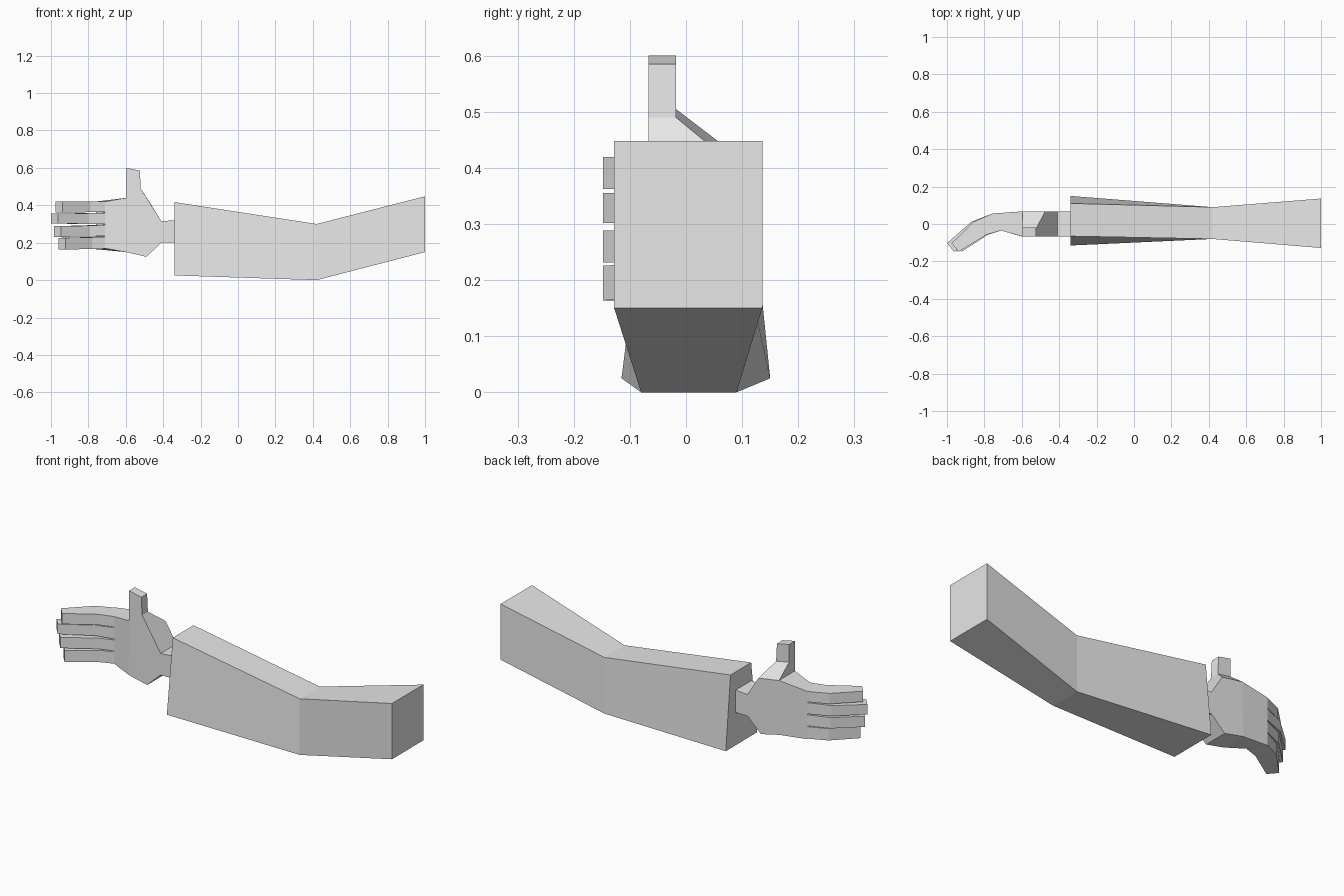
import bpy
import bmesh

if "Cube" in bpy.data.objects:
    bpy.data.objects.remove(bpy.data.objects["Cube"], do_unlink=True)

grey = bpy.data.materials.new("plain_grey")
grey.use_nodes = True
grey.diffuse_color = (0.8, 0.8, 0.8, 1)
grey.node_tree.nodes["Principled BSDF"].inputs["Base Color"].default_value = (0.8, 0.8, 0.8, 1)


def build(name, verts, faces):
    """Flat-shaded closed mesh with outward normals."""
    bm = bmesh.new()
    vs = [bm.verts.new(v) for v in verts]
    for f in faces:
        bm.faces.new([vs[i] for i in f])
    bmesh.ops.recalc_face_normals(bm, faces=bm.faces)
    mesh = bpy.data.meshes.new(name)
    bm.to_mesh(mesh)
    bm.free()
    mesh.materials.append(grey)
    ob = bpy.data.objects.new(name, mesh)
    bpy.context.collection.objects.link(ob)
    return ob


def loft(name, rings):
    """Skin a run of four-cornered sections and cap both ends."""
    verts = [v for r in rings for v in r]
    faces = [(0, 1, 2, 3), tuple(len(verts) - 4 + i for i in range(4))]
    for r in range(len(rings) - 1):
        a = 4 * r
        for i in range(4):
            j = (i + 1) % 4
            faces.append((a + i, a + j, a + 4 + j, a + 4 + i))
    return build(name, verts, faces)


# Sleeve: x, bottom z, bottom y range, top z, top y range
sections = [
    (-0.34, 0.025, -0.115, 0.15, 0.417, -0.065, 0.11),
    (0.42, 0.0, -0.08, 0.09, 0.30, -0.08, 0.09),
    (1.0, 0.15, -0.128, 0.136, 0.448, -0.128, 0.136),
]
loft("sleeve", [[(x, b0, zb), (x, b1, zb), (x, t1, zt), (x, t0, zt)]
                for x, zb, b0, b1, zt, t0, t1 in sections])

# Palm, wrist and thumb: front outline 0-9, back outline 10-19, thumb 20-25
outline = [(-0.335, 0.20), (-0.41, 0.20), (-0.49, 0.125), (-0.60, 0.15), (-0.71, 0.17),
           (-0.71, 0.42), (-0.597, 0.44), (-0.52, 0.49), (-0.41, 0.315), (-0.335, 0.32)]
front = [(x, -0.035 if i in (4, 5) else -0.067, z) for i, (x, z) in enumerate(outline)]
back = [(x, 0.067, z) for x, z in outline]
back[4], back[5] = (-0.758, 0.056, 0.165), (-0.758, 0.056, 0.42)
back[7] = (-0.475, 0.067, 0.42)
thumb = [(-0.52, -0.018, 0.49), (-0.597, -0.018, 0.505),
         (-0.597, -0.067, 0.60), (-0.525, -0.067, 0.585),
         (-0.525, -0.018, 0.585), (-0.597, -0.018, 0.60)]
faces = []
for o in (0, 10):
    faces += [tuple(i + o for i in f) for f in ((0, 1, 8, 9), (3, 4, 5, 6))]
faces += [(1, 2, 3, 6, 7, 8), (11, 12, 13, 16, 17, 18)]
for i in range(10):
    if i not in (6, 7):
        j = (i + 1) % 10
        faces.append((i, j, j + 10, i + 10))
faces += [(7, 8, 18, 17, 20), (20, 17, 16, 21), (6, 21, 16),      # thumb root
          (6, 7, 23, 22), (7, 20, 24, 23), (20, 21, 25, 24),      # thumb sides
          (21, 6, 22, 25), (22, 23, 24, 25)]
build("hand", front + back + thumb, faces)

# Fingers: base z range, tip z range, tip offset along x
fingers = {
    "index_finger": (0.364, 0.42, 0.362, 0.419, 0.025),
    "middle_finger": (0.300, 0.36, 0.302, 0.355, 0.0),
    "ring_finger": (0.236, 0.295, 0.231, 0.288, 0.015),
    "little_finger": (0.168, 0.232, 0.164, 0.226, 0.04),
}
# Back and front points of the curled finger path
path = [((-0.757, 0.056), (-0.71, -0.035)),
        ((-0.87, 0.012), (-0.80, -0.057)),
        ((-1.0, -0.103), (-0.962, -0.148))]
for name, (b0, b1, t0, t1, off) in fingers.items():
    rings = []
    for k, ((bx, by), (fx, fy)) in enumerate(path):
        s = k / 2
        z0, z1 = b0 + (t0 - b0) * s, b1 + (t1 - b1) * s
        dx = off * s
        rings.append([(bx + dx, by, z0), (fx + dx, fy, z0), (fx + dx, fy, z1), (bx + dx, by, z1)])
    loft(name, rings)
